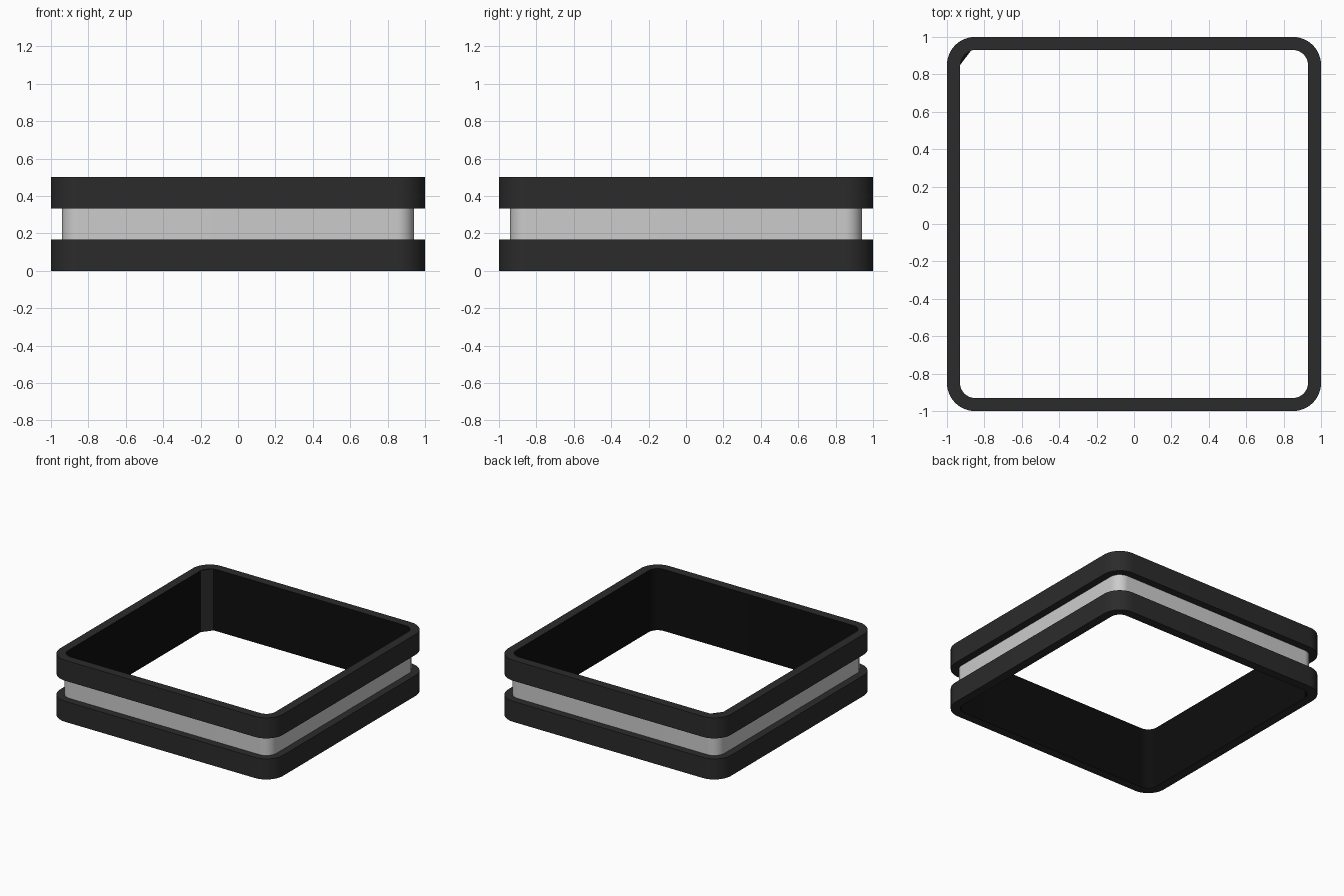
import bpy
from math import cos, sin, pi

if "Cube" in bpy.data.objects:
    bpy.data.objects.remove(bpy.data.objects["Cube"])

SEG = 12            # steps per rounded corner
HALF, RAD = 1.0, 0.15
HEIGHT, WALL, INSET = 0.5, 0.07, 0.06


def material(name, rgba):
    m = bpy.data.materials.new(name)
    m.diffuse_color = rgba
    m.use_nodes = True
    m.node_tree.nodes["Principled BSDF"].inputs["Base Color"].default_value = m.diffuse_color
    return m


black = material("matte_black", (0.024, 0.024, 0.024, 1))
dark = material("inner_black", (0.004, 0.004, 0.004, 1))
frosted = material("frosted_band", (0.8, 0.8, 0.8, 0.7))


def path(inset, clipped=False):
    """Counterclockwise rounded square; clipped cuts the back left corner flat."""
    pts = []
    c, r = HALF - RAD, RAD - inset
    for k, (sx, sy) in enumerate([(1, 1), (-1, 1), (-1, -1), (1, -1)]):
        for i in range(SEG + 1):
            if clipped and k == 1 and 2 < i < SEG:
                continue
            a = (k + i / SEG) * pi / 2
            pts.append((sx * c + r * cos(a), sy * c + r * sin(a)))
    return pts


def make_object(name, verts, faces, mat):
    me = bpy.data.meshes.new(name)
    me.from_pydata(verts, [], faces)
    me.materials.append(mat)
    ob = bpy.data.objects.new(name, me)
    bpy.context.collection.objects.link(ob)
    bpy.ops.object.select_all(action='DESELECT')
    ob.select_set(True)
    bpy.context.view_layer.objects.active = ob
    bpy.ops.object.shade_smooth_by_angle(angle=pi / 6)
    return ob


def sweep(name, profile, mat, clipped=False):
    """Run a profile of (inset, height) points round the frame."""
    verts = []
    for inset, z in profile:
        ring = path(inset, clipped)
        verts += [(x, y, z) for x, y in ring]
    n = len(ring)
    faces = [(p * n + i, p * n + (i + 1) % n, (p + 1) * n + (i + 1) % n, (p + 1) * n + i)
             for p in range(len(profile) - 1) for i in range(n)]
    return make_object(name, verts, faces, mat)


# Upper and lower black rims
third = HEIGHT / 3
for name, z in (("lower_rim", 0), ("upper_rim", 2 * third)):
    sweep(name, [(WALL, z), (0, z), (0, z + third), (WALL, z + third)], black)

# Recessed pale band between the rims
sweep("middle_band", [(INSET, third), (INSET, 2 * third)], frosted)

# Inner wall, with one flattened corner
liner = sweep("inner_wall", [(WALL, HEIGHT), (WALL, 0)], dark, clipped=True)
liner.data.materials.append(black)
liner.data.polygons[SEG + 3].material_index = 1
liner.data.polygons[SEG + 3].use_smooth = False

# Small caps closing the gap behind the flat corner
arc = path(WALL)[SEG + 3:2 * SEG + 2]
for name, z, pts in (("corner_cap_top", HEIGHT, arc), ("corner_cap_bottom", 0, arc[::-1])):
    make_object(name, [(x, y, z) for x, y in pts], [tuple(range(len(pts)))], dark)
